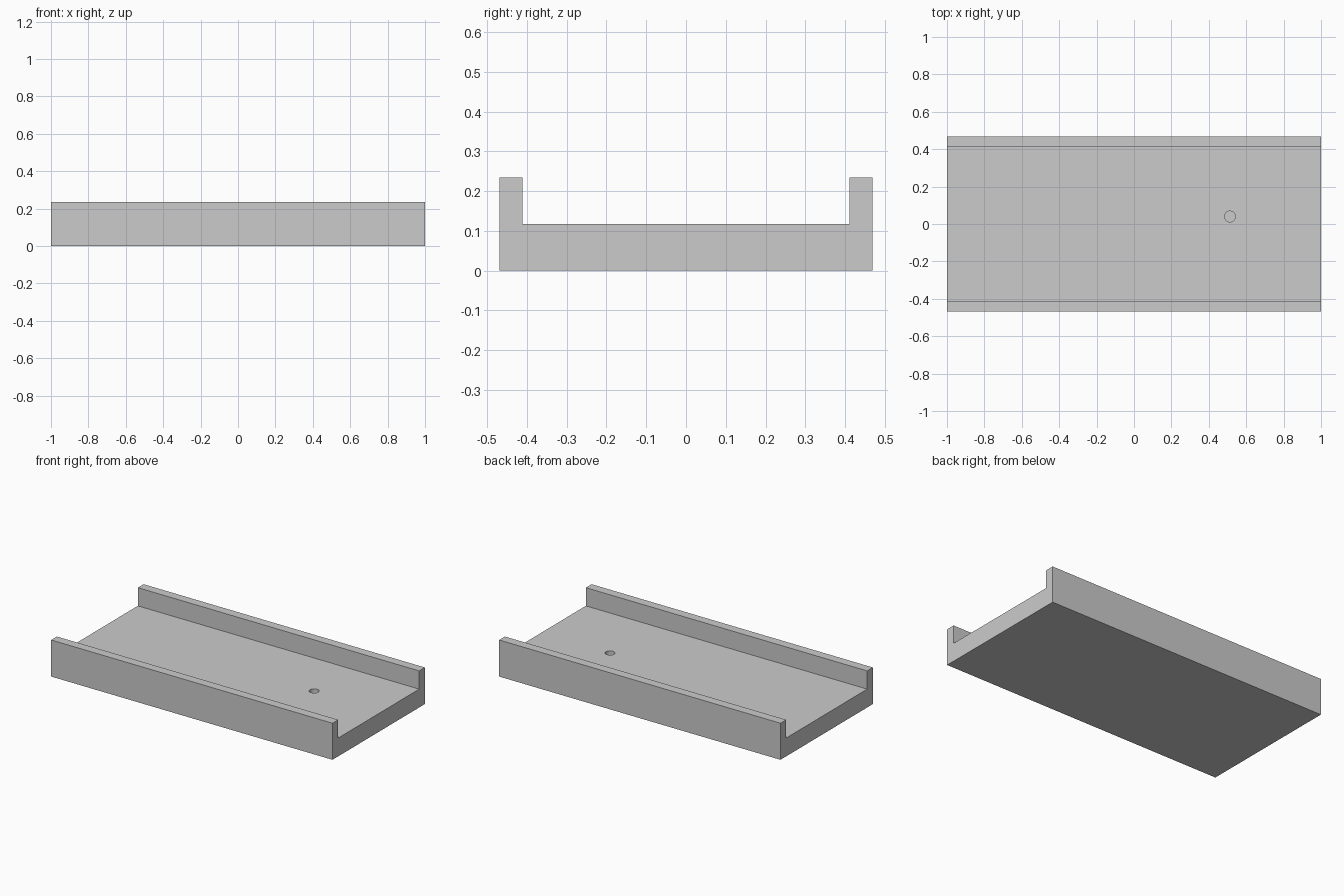
import bpy, bmesh
from mathutils import Matrix

if "Cube" in bpy.data.objects:
    bpy.data.objects.remove(bpy.data.objects["Cube"])

LENGTH, HALF_W, INNER_W = 2.0, 0.469, 0.411
HEIGHT, FLOOR = 0.235, 0.118
HOLE_X, HOLE_Y, HOLE_R, HOLE_DEPTH = 0.513, 0.04, 0.029, 0.06


def new_object(name, bm):
    bmesh.ops.recalc_face_normals(bm, faces=bm.faces)
    mesh = bpy.data.meshes.new(name)
    bm.to_mesh(mesh)
    bm.free()
    obj = bpy.data.objects.new(name, mesh)
    bpy.context.collection.objects.link(obj)
    return obj


# Channel: mirrored U profile extruded along x
half = [(HALF_W, 0), (HALF_W, HEIGHT), (INNER_W, HEIGHT), (INNER_W, FLOOR)]
profile = half + [(-y, z) for y, z in reversed(half)]
bm = bmesh.new()
face = bm.faces.new([bm.verts.new((-LENGTH / 2, y, z)) for y, z in profile])
ext = bmesh.ops.extrude_face_region(bm, geom=[face], use_keep_orig=True)
bmesh.ops.translate(bm, vec=(LENGTH, 0, 0),
                    verts=[v for v in ext["geom"] if isinstance(v, bmesh.types.BMVert)])
channel = new_object("channel_tray", bm)

# Blind round hole in the tray floor
bm = bmesh.new()
bmesh.ops.create_cone(bm, cap_ends=True, segments=32, radius1=HOLE_R, radius2=HOLE_R,
                      depth=2 * HOLE_DEPTH,
                      matrix=Matrix.Translation((HOLE_X, HOLE_Y, FLOOR)))
cutter = new_object("hole_cutter", bm)
cutter.hide_render = True
cutter.hide_set(True)

cut = channel.modifiers.new("floor_hole", 'BOOLEAN')
cut.operation = 'DIFFERENCE'
cut.solver = 'EXACT'
cut.object = cutter

# Smooth hole wall, crisp edges elsewhere
bpy.context.view_layer.objects.active = channel
channel.select_set(True)
bpy.ops.object.modifier_apply(modifier=cut.name)
bpy.data.objects.remove(cutter)
bpy.ops.object.shade_smooth_by_angle()
